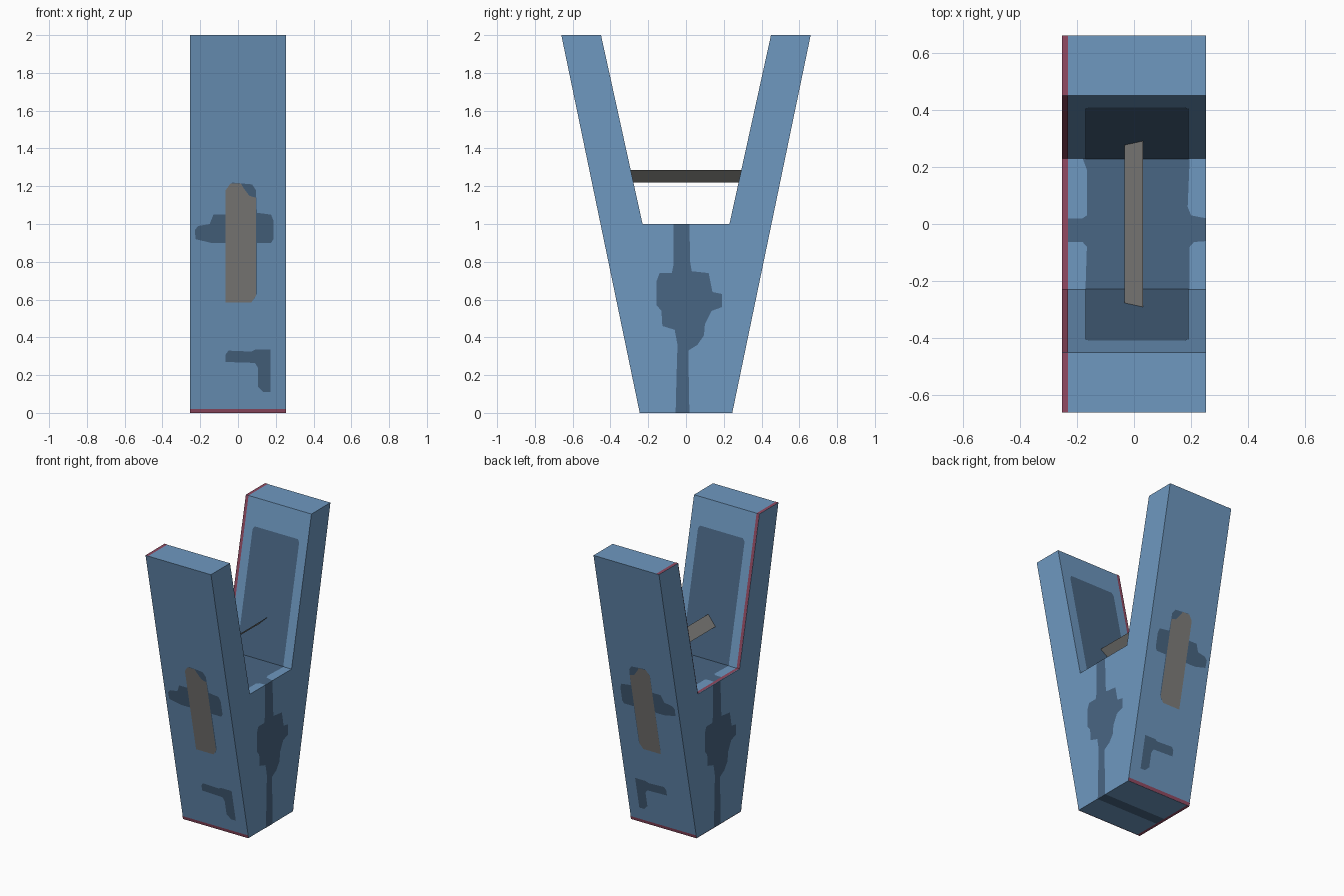
import bpy, bmesh
from mathutils import Vector

if "Cube" in bpy.data.objects:
    bpy.data.objects.remove(bpy.data.objects["Cube"])


def material(name, r, g, b):
    lin = [((c / 255 + 0.055) / 1.055) ** 2.4 for c in (r, g, b)]
    m = bpy.data.materials.new(name)
    m.diffuse_color = (*lin, 1)
    m.use_nodes = True
    m.node_tree.nodes["Principled BSDF"].inputs["Base Color"].default_value = m.diffuse_color
    return m


BLUE = material("steel_blue", 110, 152, 192)
DARK = material("dark_blue", 73, 102, 131)
GREY = material("warm_grey", 128, 127, 124)
RED = material("dull_red", 146, 74, 98)

W = 0.253                                      # half width in x


def outer(z):
    return 0.245 + (0.66 - 0.245) * z / 2      # outer slope of the prongs


def inner(z):
    return 0.23 + 0.22 * (z - 1)               # inner slope of the prongs


def add_object(name, bm, mat):
    me = bpy.data.meshes.new(name)
    bm.to_mesh(me)
    bm.free()
    me.materials.append(mat)
    ob = bpy.data.objects.new(name, me)
    bpy.context.collection.objects.link(ob)
    return ob


def patch(name, points, place, normal, mat, lift=0.002):
    """Thin painted patch: 2D outline placed on a face, lifted slightly outward."""
    n = Vector(normal).normalized()
    bm = bmesh.new()
    f = bm.faces.new([bm.verts.new(Vector(place(u, v)) + n * lift) for u, v in points])
    f.normal_update()
    if f.normal.dot(n) < 0:
        f.normal_flip()
    add_object(name, bm, mat)


def rect(u0, u1, v0, v1):
    return [(u0, v0), (u1, v0), (u1, v1), (u0, v1)]


# forked body: one profile extruded along x
profile = [(-outer(0), 0), (outer(0), 0), (outer(2), 2), (inner(2), 2),
           (inner(1), 1), (-inner(1), 1), (-inner(2), 2), (-outer(2), 2)]
bm = bmesh.new()
face = bm.faces.new([bm.verts.new((-W, y, z)) for y, z in profile])
ext = bmesh.ops.extrude_face_region(bm, geom=[face])
bmesh.ops.translate(bm, vec=(2 * W, 0, 0),
                    verts=[g for g in ext["geom"] if isinstance(g, bmesh.types.BMVert)])
bmesh.ops.recalc_face_normals(bm, faces=bm.faces)
add_object("forked_body", bm, BLUE)

# tilted flat band between the prongs
bm = bmesh.new()
lo, hi = 1.22, 1.285
bm.faces.new([bm.verts.new(p) for p in (
    (-0.034, -inner(lo), lo), (0.032, -inner(hi), hi),
    (0.032, inner(hi), hi), (-0.034, inner(lo), lo))])
add_object("band", bm, GREY)

# outlines of the painted marks
label = [(-0.065, 0.585), (0.07, 0.585), (0.095, 0.62), (0.095, 1.14), (0.06, 1.15),
         (0.03, 1.19), (0.015, 1.215), (-0.04, 1.215), (-0.065, 1.18)]
cross = [(-0.065, 0.9), (-0.065, 0.6), (0.085, 0.6), (0.1, 0.63), (0.1, 0.9),
         (0.175, 0.9), (0.187, 0.92), (0.187, 1.02), (0.175, 1.05), (0.1, 1.06),
         (0.095, 1.18), (0.075, 1.21), (-0.03, 1.22), (-0.065, 1.18), (-0.065, 1.05),
         (-0.13, 1.05), (-0.15, 1.0), (-0.21, 0.99), (-0.228, 0.97), (-0.225, 0.92),
         (-0.14, 0.9)]
hook = [(-0.065, 0.27), (0.09, 0.265), (0.105, 0.24), (0.105, 0.14), (0.135, 0.11),
        (0.172, 0.11), (0.172, 0.335), (0.09, 0.335), (0.07, 0.325), (-0.05, 0.33),
        (-0.065, 0.31)]
drip = [(-0.065, 1), (-0.065, 0.79), (-0.075, 0.74), (-0.14, 0.74), (-0.155, 0.7),
        (-0.155, 0.57), (-0.13, 0.54), (-0.125, 0.46), (-0.06, 0.44), (-0.045, 0.36),
        (-0.05, 0.2), (-0.055, 0), (0.018, 0), (0.012, 0.33), (0.06, 0.36),
        (0.095, 0.41), (0.1, 0.47), (0.135, 0.54), (0.19, 0.56), (0.19, 0.63),
        (0.14, 0.64), (0.12, 0.74), (0.03, 0.75), (0.022, 0.8), (0.018, 1)]
panel = [(-0.17, 1), (0.19, 1), (0.19, 1.80), (0.178, 1.82), (-0.155, 1.82), (-0.17, 1.80)]
edge = (-W, -W + 0.021)

# outer and inner prong faces, front and back mirrored
for side, s in (("front", -1), ("back", 1)):
    on_outer = lambda x, z, s=s: (x, s * outer(z), z)
    on_inner = lambda x, z, s=s: (x, s * inner(z), z)
    n_out, n_in = (0, s, -0.2075), (0, -s, 0.22)
    patch(side + "_cross_mark", cross, on_outer, n_out, DARK)
    patch(side + "_hook_mark", hook, on_outer, n_out, DARK)
    patch(side + "_label", label, on_outer, n_out, GREY, 0.004)
    patch(side + "_bottom_edge", rect(-W, W, 0, 0.022), on_outer, n_out, RED)
    patch(side + "_inner_panel", panel, on_inner, n_in, DARK)
    patch(side + "_inner_edge", rect(*edge, 1, 2), on_inner, n_in, RED)
    patch(side + "_tip_edge", rect(*edge, inner(2), outer(2)),
          lambda x, y, s=s: (x, s * y, 2), (0, 0, 1), RED, 0.001)

# side marks, turned half round from right to left
for side, s in (("right", 1), ("left", -1)):
    patch(side + "_drip_mark", drip, lambda y, z, s=s: (s * W, s * y, z), (s, 0, 0), DARK)

# fork floor and underside
y1 = inner(1)
floor = [(-0.17, -y1), (0.195, -y1), (0.195, -0.08), (0.21, -0.063), (W, -0.06),
         (W, 0.02), (0.2, 0.03), (0.188, 0.06), (0.195, y1), (-0.18, y1),
         (-0.165, 0.19), (-0.165, 0.03), (-0.18, 0.02), (-W, 0.02), (-W, -0.063),
         (-0.18, -0.063), (-0.165, -0.08)]
at_floor = lambda x, y: (x, y, 1)
at_base = lambda x, y: (x, y, 0)
patch("floor_mark", floor, at_floor, (0, 0, 1), DARK)
patch("floor_edge", rect(*edge, -y1, y1), at_floor, (0, 0, 1), RED, 0.004)
patch("base_stripe", rect(-W, W, -0.058, 0.02), at_base, (0, 0, -1), DARK, 0.001)
patch("base_edge", rect(*edge, -outer(0), outer(0)), at_base, (0, 0, -1), RED, 0.002)
